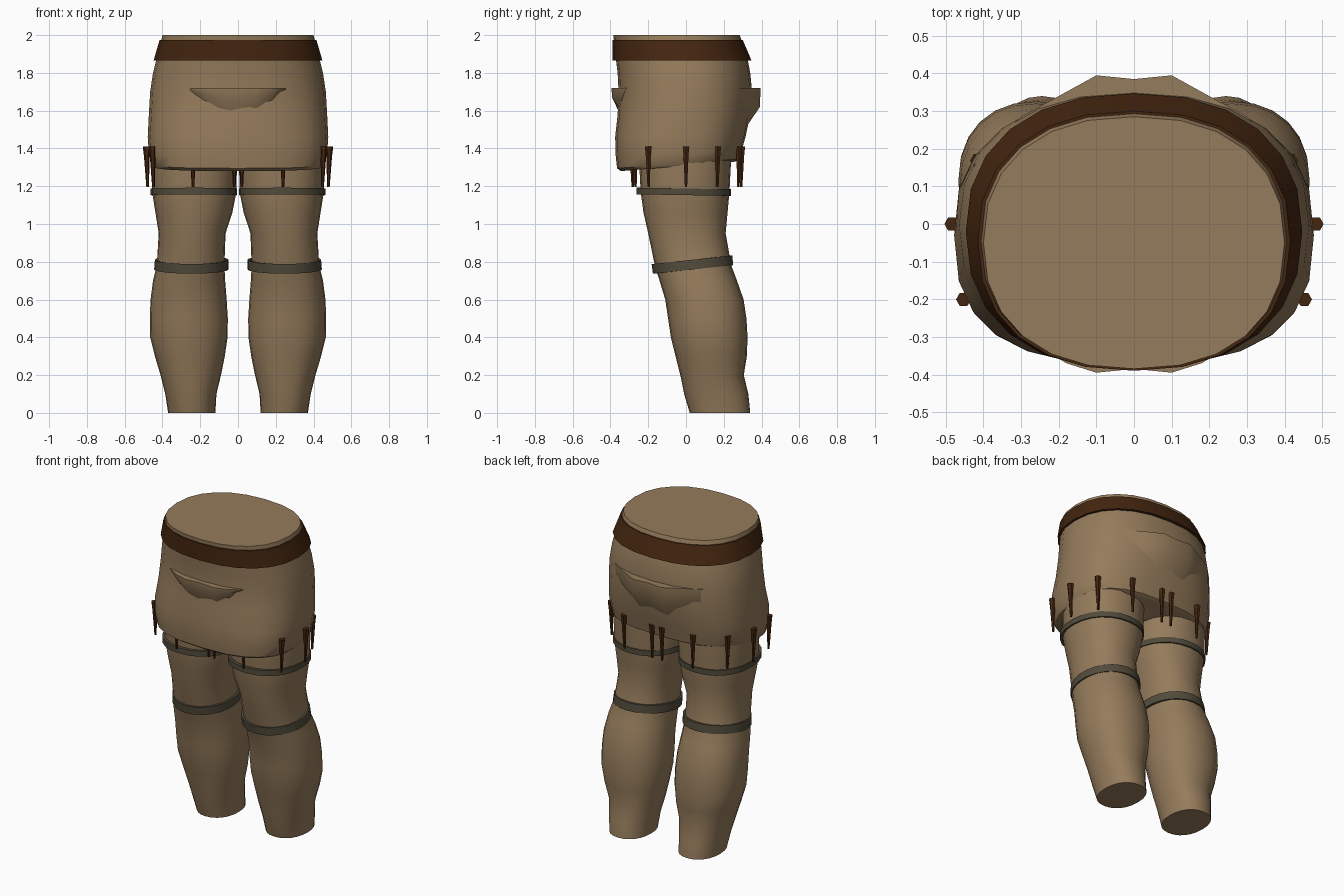
import bpy, bmesh, math

if "Cube" in bpy.data.objects:
    bpy.data.objects.remove(bpy.data.objects["Cube"])


def material(name, rgb):
    m = bpy.data.materials.new(name)
    m.diffuse_color = (*rgb, 1)
    m.use_nodes = True
    m.node_tree.nodes["Principled BSDF"].inputs["Base Color"].default_value = m.diffuse_color
    return m


TAN = material("tan cloth", (0.30, 0.20, 0.106))
BROWN = material("dark brown leather", (0.058, 0.019, 0.005))
GREY = material("olive grey strap", (0.082, 0.07, 0.043))


def ring(z, x0, x1, y0, y1, n=2.0, zback=None, seg=24):
    """Rounded horizontal outline; zback tilts the back edge."""
    cx, cy, rx, ry = (x0 + x1) / 2, (y0 + y1) / 2, (x1 - x0) / 2, (y1 - y0) / 2
    zb = z if zback is None else zback
    pts = []
    for i in range(seg):
        a = 2 * math.pi * i / seg
        c, s = math.cos(a), math.sin(a)
        px = math.copysign(abs(c) ** (2 / n), c)
        py = math.copysign(abs(s) ** (2 / n), s)
        pts.append((cx + rx * px, cy + ry * py, z + (zb - z) * (py + 1) / 2))
    return pts


def loft(name, rings, mat, closed=False, mirror=False, angle=40):
    """Skin the outlines; closed joins last to first, otherwise both ends are capped."""
    bm = bmesh.new()
    rows = [[bm.verts.new(p) for p in r] for r in rings]
    n = len(rows[0])
    pairs = list(zip(rows, rows[1:])) + ([(rows[-1], rows[0])] if closed else [])
    for a, b in pairs:
        for i in range(n):
            j = (i + 1) % n
            bm.faces.new((a[i], a[j], b[j], b[i]))
    if not closed:
        bm.faces.new(rows[0])
        bm.faces.new(rows[-1])
    bmesh.ops.recalc_face_normals(bm, faces=bm.faces)
    me = bpy.data.meshes.new(name)
    bm.to_mesh(me)
    bm.free()
    ob = bpy.data.objects.new(name, me)
    bpy.context.collection.objects.link(ob)
    me.materials.append(mat)
    if mirror:
        mod = ob.modifiers.new("mirror", 'MIRROR')
        mod.use_mirror_merge = False
    bpy.ops.object.select_all(action='DESELECT')
    ob.select_set(True)
    bpy.context.view_layer.objects.active = ob
    bpy.ops.object.shade_smooth_by_angle(angle=math.radians(angle))
    return ob


# Hips: rounded trunk with a rolled hem
hips = [
    (1.28, -.45, .45, -.345, .26, 2.6, 1.33), (1.295, -.46, .46, -.365, .285, 2.7, 1.345),
    (1.36, -.472, .472, -.372, .295, 2.7, 1.39), (1.46, -.478, .478, -.375, .315, 2.6),
    (1.58, -.472, .472, -.362, .34, 2.4), (1.70, -.465, .465, -.357, .35, 2.3),
    (1.80, -.45, .45, -.362, .34, 2.3), (1.88, -.43, .43, -.372, .325, 2.3),
    (2.0, -.40, .40, -.385, .285, 2.3)]
loft("hips", [ring(*r) for r in hips], TAN)

# Legs: thigh, knee, calf and ankle
leg = [
    (0, .12, .37, .02, .34), (.10, .114, .385, -.01, .33), (.20, .09, .41, -.03, .306),
    (.30, .07, .44, -.055, .322), (.40, .055, .465, -.08, .326), (.50, .054, .467, -.095, .32),
    (.60, .06, .463, -.11, .305), (.70, .068, .45, -.14, .27), (.78, .072, .43, -.165, .24),
    (.95, .066, .42, -.20, .21), (1.06, .03, .437, -.225, .22), (1.17, .008, .455, -.24, .23),
    (1.36, .005, .455, -.25, .24)]
loft("leg", [ring(*r, n=2.2) for r in leg], TAN, mirror=True)

# Waist belt, flared toward its lower edge
belt = [(1.865, -.447, .447, -.388, .347), (1.975, -.415, .415, -.39, .30),
        (1.975, -.395, .395, -.375, .28), (1.865, -.42, .42, -.365, .32)]
loft("belt", [ring(*r, n=2.3) for r in belt], BROWN, closed=True)

# Thigh straps
strap = [(1.157, .004, .462, -.262, .238), (1.192, .004, .462, -.262, .238),
         (1.192, .012, .452, -.235, .225), (1.157, .012, .452, -.235, .225)]
loft("thigh_strap", [ring(*r, n=2.2, zback=r[0] - .008) for r in strap], GREY,
     closed=True, mirror=True)

# Knee straps, tilted up toward the back
strap = [(.737, .05, .444, -.175, .25), (.788, .05, .44, -.182, .245),
         (.788, .064, .428, -.168, .232), (.737, .064, .43, -.162, .238)]
loft("knee_strap", [ring(*r, zback=r[0] + .045) for r in strap], GREY,
     closed=True, mirror=True)


def pouch(name, half):
    """Sagging flap with a flat top; half lists x, inner y, outer y, fold depth, full depth."""
    cols = [(-x, *r) for x, *r in reversed(half) if x > 0] + half
    top = 1.72
    loft(name, [[(x, yi, top), (x, yo, top), (x, yo * .99, top - d1), (x, yi, top - d2)]
                for x, yi, yo, d1, d2 in cols], TAN, angle=50)


# Front and back flaps
pouch("front_flap", [(0, -.34, -.385, .06, .16), (.1, -.335, -.395, .05, .135),
                     (.18, -.32, -.37, .03, .09), (.255, -.29, -.325, .006, .012)])
pouch("back_flap", [(0, .27, .385, .10, .28), (.1, .27, .395, .10, .28),
                    (.2, .24, .34, .10, .24), (.3, .19, .285, .08, .19),
                    (.38, .12, .215, .07, .15), (.425, .08, .155, .05, .12)])

# Hanging tapered spikes around the hem
spikes = [(.483, 0), (.415, .168), (.245, .28), (.035, .295),
          (.452, -.2), (.24, -.285), (.02, -.27)]
for k, (x, y) in enumerate(spikes):
    sides = []
    for z, r, out in ((1.195, .007, -.01), (1.36, .015, 0), (1.41, .02, .002)):
        cx, cy = x * (1 + out), y * (1 + out)
        sides.append(ring(z, cx - r, cx + r, cy - r, cy + r, seg=6))
    loft(f"hem_spike_{k + 1}", sides, BROWN, mirror=True, angle=30)
